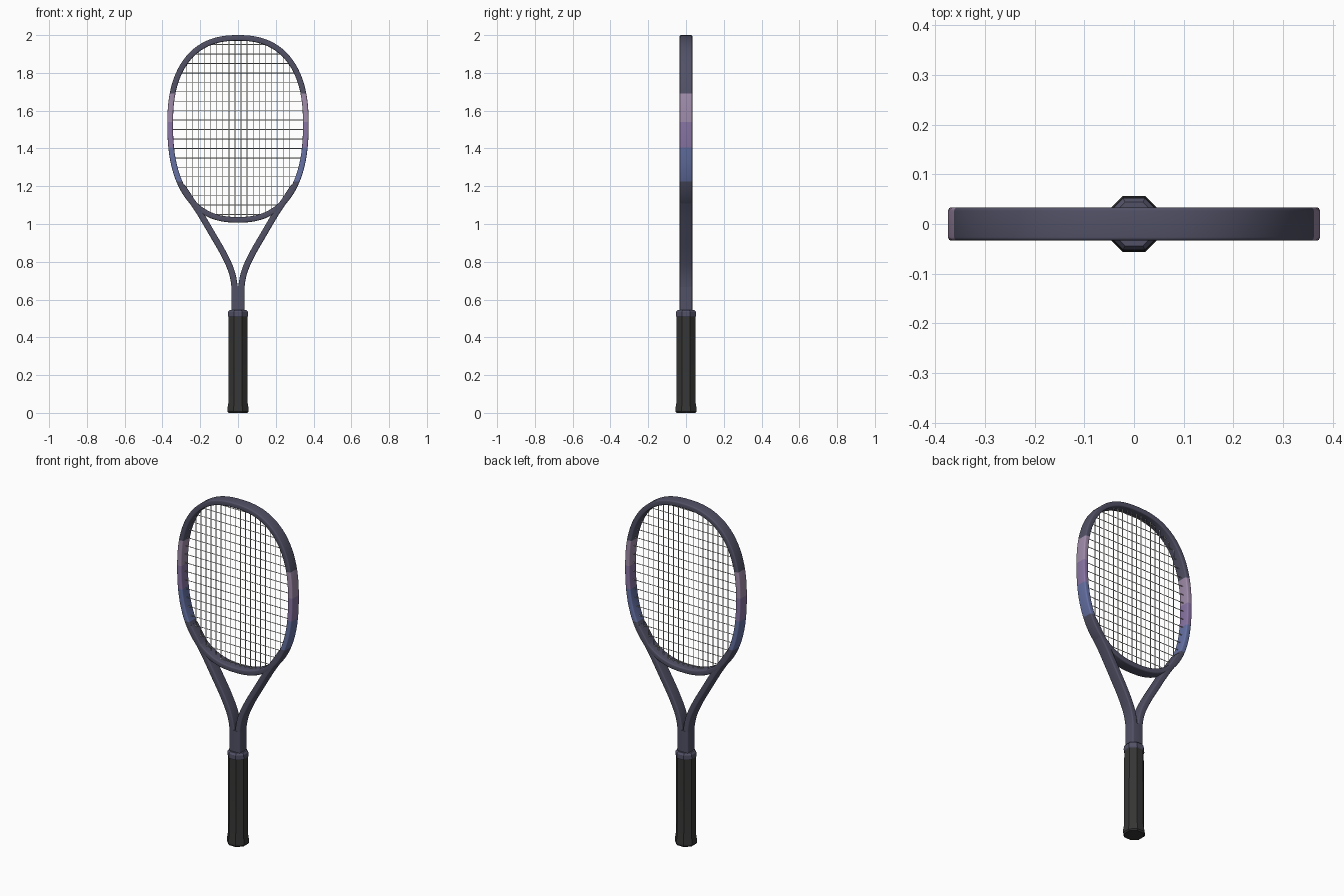
import bpy, bmesh, math
from mathutils import Vector

cube = bpy.data.objects.get("Cube")
if cube:
    bpy.data.objects.remove(cube)


def material(name, r, g, b):
    m = bpy.data.materials.new(name)
    m.use_nodes = True
    m.diffuse_color = (r, g, b, 1)
    bsdf = m.node_tree.nodes["Principled BSDF"]
    bsdf.inputs["Base Color"].default_value = (r, g, b, 1)
    bsdf.inputs["Roughness"].default_value = 0.5
    return m


SLATE = material("slate navy", 0.082, 0.082, 0.132)
BLUE = material("dusk blue", 0.13, 0.165, 0.37)
PURPLE = material("purple", 0.25, 0.175, 0.37)
MAUVE = material("mauve", 0.35, 0.26, 0.40)
RUBBER = material("grip black", 0.036, 0.036, 0.035)
STRING = material("string white", 0.62, 0.62, 0.6)


def finish(bm, name, mats, angle=35):
    bmesh.ops.recalc_face_normals(bm, faces=bm.faces)
    mesh = bpy.data.meshes.new(name)
    bm.to_mesh(mesh)
    bm.free()
    for m in mats:
        mesh.materials.append(m)
    ob = bpy.data.objects.new(name, mesh)
    bpy.context.collection.objects.link(ob)
    bpy.ops.object.select_all(action="DESELECT")
    ob.select_set(True)
    bpy.context.view_layer.objects.active = ob
    bpy.ops.object.shade_smooth_by_angle(angle=math.radians(angle))
    return ob


def rounded_section(half_w, half_d, r=0.007, steps=4):
    """Rounded rectangle, width across the path and depth along y."""
    pts = []
    for k, (sx, sy) in enumerate([(1, 1), (-1, 1), (-1, -1), (1, -1)]):
        for i in range(steps + 1):
            a = math.pi / 2 * (k + i / steps)
            pts.append((sx * (half_w - r) + r * math.cos(a),
                        sy * (half_d - r) + r * math.sin(a)))
    return pts


def skin(bm, rings, closed):
    n = len(rings[0])
    for i in range(len(rings) if closed else len(rings) - 1):
        a, b = rings[i], rings[(i + 1) % len(rings)]
        for j in range(n):
            k = (j + 1) % n
            bm.faces.new((a[j], a[k], b[k], b[j]))
    if not closed:
        bm.faces.new(rings[0])
        bm.faces.new(rings[-1])


def sweep(bm, path, section, closed=False):
    """Sweep a section along a path of (x, z) points."""
    pts = [Vector(p) for p in path]
    n = len(pts)
    rings = []
    for i, p in enumerate(pts):
        a = pts[(i - 1) % n] if closed else pts[max(i - 1, 0)]
        b = pts[(i + 1) % n] if closed else pts[min(i + 1, n - 1)]
        t = (b - a).normalized()
        side = Vector((t.y, -t.x))
        rings.append([bm.verts.new((p.x + side.x * u, v, p.y + side.y * u))
                      for u, v in section])
    skin(bm, rings, closed)


def smooth_path(pts, steps=6):
    """Catmull-Rom curve through the given points."""
    p = [Vector(q) for q in pts]
    p = [2 * p[0] - p[1]] + p + [2 * p[-1] - p[-2]]
    out = []
    for i in range(1, len(p) - 2):
        for s in range(steps):
            t = s / steps
            a, b, c, d = p[i - 1:i + 3]
            out.append(0.5 * (2 * b + (c - a) * t + (2 * a - 5 * b + 4 * c - d) * t * t
                              + (3 * b - a - 3 * c + d) * t ** 3))
    return out + [p[-2]]


# Head hoop: egg-shaped ring
HALF_W, UP, DOWN, MID, POWER = 0.359, 0.455, 0.508, 1.53, 2.4


def bulge(v):
    return math.copysign(abs(v) ** (2 / POWER), v)


hoop_path = []
for i in range(88):
    a = 2 * math.pi * (i + 0.5) / 88
    s = bulge(math.sin(a))
    hoop_path.append((HALF_W * bulge(math.cos(a)), MID + s * (UP if s > 0 else DOWN)))

bm = bmesh.new()
sweep(bm, hoop_path, rounded_section(0.015, 0.0335), closed=True)

# Colour bands cut at fixed heights
BANDS = [1.225, 1.405, 1.54, 1.69]
for z in BANDS:
    bmesh.ops.bisect_plane(bm, geom=bm.verts[:] + bm.edges[:] + bm.faces[:],
                           plane_co=(0, 0, z), plane_no=(0, 0, 1))
for f in bm.faces:
    level = sum(f.calc_center_median().z > z for z in BANDS)
    f.material_index = level % len(BANDS)
finish(bm, "head_hoop", [SLATE, BLUE, PURPLE, MAUVE])

# Throat arms, mirrored
arm = smooth_path([(0.017, 0.53), (0.017, 0.65), (0.033, 0.745), (0.075, 0.84),
                   (0.135, 0.945), (0.2, 1.055), (0.25, 1.13), (0.296, 1.2)])
for side, name in ((1, "left_throat_arm"), (-1, "right_throat_arm")):
    bm = bmesh.new()
    sweep(bm, [(side * p.x, p.y) for p in arm], rounded_section(0.0165, 0.0332))
    finish(bm, name, [SLATE])

# Shaft
bm = bmesh.new()
sweep(bm, [(0, 0.5), (0, 0.67)], rounded_section(0.035, 0.0334))
finish(bm, "shaft", [SLATE])


# Eight-sided handle parts
def octagon_loft(name, profile, mat):
    bm = bmesh.new()
    rings = []
    for z, r in profile:
        rad = r / math.cos(math.pi / 8)
        rings.append([bm.verts.new((rad * math.cos(a), rad * math.sin(a), z))
                      for a in (math.pi / 8 * (2 * k + 1) for k in range(8))])
    skin(bm, rings, closed=False)
    finish(bm, name, [mat], 20)


octagon_loft("grip", [(0, 0.05), (0.008, 0.056), (0.022, 0.056), (0.055, 0.051),
                      (0.515, 0.05)], RUBBER)
octagon_loft("grip_collar", [(0.508, 0.05), (0.513, 0.053), (0.535, 0.052),
                             (0.546, 0.044)], SLATE)


# Strings, anchored inside the hoop
def reach(v, half, other):
    """Half extent of the hoop on one axis at offset v on the other."""
    return other * max(0, 1 - abs(v / half) ** POWER) ** (1 / POWER)


def rod(bm, a, b, r=0.0022, sides=6):
    a, b = Vector(a), Vector(b)
    d = b - a
    mat = d.to_track_quat("Z", "Y").to_matrix().to_4x4()
    mat.translation = (a + b) / 2
    bmesh.ops.create_cone(bm, cap_ends=True, segments=sides, radius1=r, radius2=r,
                          depth=d.length, matrix=mat)


bm = bmesh.new()
for i in range(18):
    x = (i - 8.5) * 0.032
    rod(bm, (x, 0.0015, MID - reach(x, HALF_W, DOWN)),
        (x, 0.0015, MID + reach(x, HALF_W, UP)))
finish(bm, "main_strings", [STRING])

bm = bmesh.new()
for i in range(19):
    z = 1.05 + i * 0.05
    w = reach(z - MID, UP if z > MID else DOWN, HALF_W)
    rod(bm, (-w, -0.0015, z), (w, -0.0015, z))
finish(bm, "cross_strings", [STRING])
